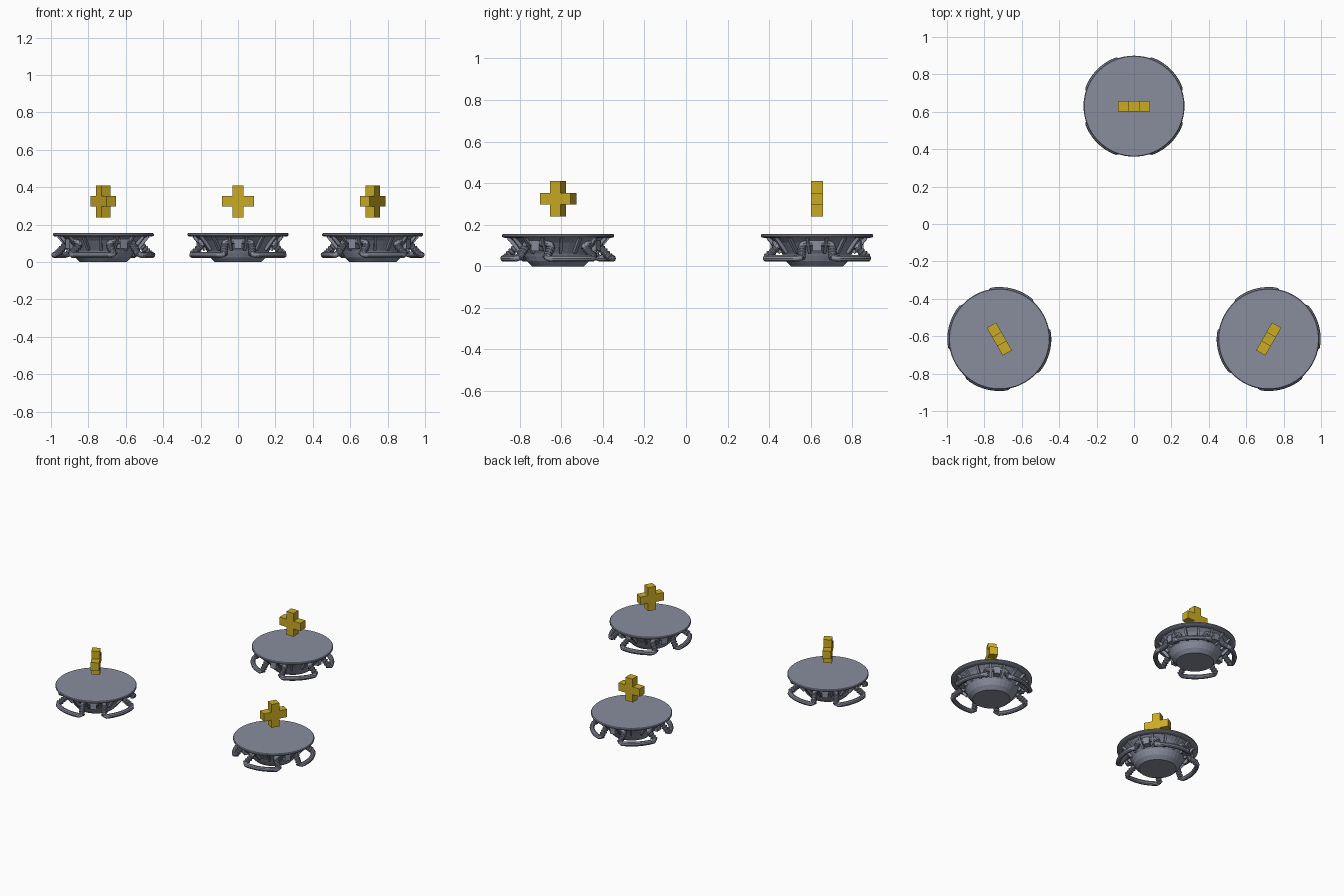
import bpy, bmesh, math
from mathutils import Vector, Matrix

if "Cube" in bpy.data.objects:
    bpy.data.objects.remove(bpy.data.objects["Cube"])


def material(name, rgb):
    m = bpy.data.materials.new(name)
    m.diffuse_color = (*rgb, 1)
    m.use_nodes = True
    m.node_tree.nodes["Principled BSDF"].inputs["Base Color"].default_value = m.diffuse_color
    return m


GREY = material("blue_grey_metal", (0.25, 0.265, 0.335))
GOLD = material("golden_yellow", (0.60, 0.41, 0.017))


def finish(name, bm, mat, world, smooth=True):
    bmesh.ops.recalc_face_normals(bm, faces=bm.faces)
    me = bpy.data.meshes.new(name)
    bm.to_mesh(me)
    bm.free()
    me.materials.append(mat)
    ob = bpy.data.objects.new(name, me)
    bpy.context.collection.objects.link(ob)
    ob.matrix_world = world
    if smooth:
        bpy.ops.object.select_all(action='DESELECT')
        ob.select_set(True)
        bpy.context.view_layer.objects.active = ob
        bpy.ops.object.shade_smooth_by_angle(angle=math.radians(35))
    return ob


def lathe(bm, profile, n):
    """Revolve (radius, z) points, closing with flat caps."""
    rings = [[bm.verts.new((r * math.cos(2 * math.pi * i / n), r * math.sin(2 * math.pi * i / n), z))
              for i in range(n)] for r, z in profile]
    for a, b in zip(rings, rings[1:]):
        for i in range(n):
            bm.faces.new((a[i], a[(i + 1) % n], b[(i + 1) % n], b[i]))
    bm.faces.new(rings[0][::-1])
    bm.faces.new(rings[-1])


def tube(bm, pts, radii, n=10):
    """Sweep a round section along points, one radius per point."""
    pts = [Vector(p) for p in pts]
    prev = None
    for k, p in enumerate(pts):
        d = (pts[min(k + 1, len(pts) - 1)] - pts[max(k - 1, 0)]).normalized()
        u = d.cross(Vector((0, 0, 1)))
        u = u.normalized() if u.length > 1e-4 else Vector((1, 0, 0))
        v = d.cross(u)
        ring = [bm.verts.new(p + radii[k] * (u * math.cos(2 * math.pi * i / n) + v * math.sin(2 * math.pi * i / n)))
                for i in range(n)]
        if prev:
            for i in range(n):
                bm.faces.new((prev[i], prev[(i + 1) % n], ring[(i + 1) % n], ring[i]))
        else:
            bm.faces.new(ring)
        prev = ring
    bm.faces.new(prev[::-1])


def box(bm, size, mat):
    bmesh.ops.create_cube(bm, size=1, matrix=mat @ Matrix.Diagonal((*size, 1)))


def polar(r, deg, z):
    a = math.radians(deg)
    return Vector((r * math.cos(a), r * math.sin(a), z))


def handle_part(bm, turn):
    # low curved grip between two gaps
    arc = [polar(0.240, turn + 17, 0.052), polar(0.254, turn + 18, 0.043)]
    arc += [polar(0.262, turn + a, 0.038) for a in range(21, 70, 4)]
    arc += [polar(0.254, turn + 72, 0.043), polar(0.240, turn + 73, 0.052)]
    tube(bm, arc, [0.016] * len(arc))
    # ribbed sloping legs
    for ang in (17, 73):
        a, b = polar(0.256, turn + ang, 0.04), polar(0.205, turn + ang + (4 if ang < 45 else -4), 0.09)
        pts, rad = [], []
        for k in range(17):
            pts.append(a.lerp(b, k / 16))
            rad.append(0.021 if k % 4 in (1, 2) else 0.016)
        tube(bm, pts, rad)
    # raised arch across the gap, joining two legs
    arch = [(0.206, -21, 0.085), (0.203, -20, 0.100), (0.202, -17, 0.110), (0.203, -12, 0.113),
            (0.203, 0, 0.113), (0.203, 12, 0.113), (0.202, 17, 0.110), (0.203, 20, 0.100), (0.206, 21, 0.085)]
    tube(bm, [polar(r, turn + a, z) for r, a, z in arch], [0.018] * len(arch))
    # fitting that holds the arch to the bowl
    rot = Matrix.Rotation(math.radians(turn), 4, 'Z')
    box(bm, (0.065, 0.042, 0.05), rot @ Matrix.Translation((0.19, 0, 0.098)))


def build_pad(label, x, y, deg):
    world = Matrix.Translation((x, y, 0)) @ Matrix.Rotation(math.radians(deg), 4, 'Z')
    # flat round top
    bm = bmesh.new()
    lathe(bm, [(0.245, 0.136), (0.264, 0.138), (0.27, 0.143), (0.27, 0.15), (0.266, 0.155)], 64)
    finish(label + "_top_disc", bm, GREY, world)
    # faceted bowl
    bm = bmesh.new()
    lathe(bm, [(0.125, 0.0), (0.150, 0.025), (0.163, 0.05), (0.168, 0.062),
               (0.185, 0.085), (0.208, 0.115), (0.235, 0.138)], 32)
    finish(label + "_bowl", bm, GREY, world, smooth=False)
    # ribs up the flared side and around the foot
    bm = bmesh.new()
    for k in range(16):
        rot = Matrix.Rotation(math.radians(22.5 * k + 11.25), 4, 'Z')
        lean = Matrix.Rotation(math.radians(40), 4, 'Y')
        box(bm, (0.018, 0.014, 0.095), rot @ Matrix.Translation((0.209, 0, 0.102)) @ lean)
    finish(label + "_ribs", bm, GREY, world, smooth=False)
    # four grips around the pad
    bm = bmesh.new()
    for turn in (0, 90, 180, 270):
        handle_part(bm, turn)
    finish(label + "_handles", bm, GREY, world)
    # floating plus sign
    bm = bmesh.new()
    s, h = 0.0285, 0.0855
    quarter = [(s, s), (s, h), (-s, h)]
    outline = []
    for k in range(4):
        for px, pz in quarter:
            for _ in range(k):
                px, pz = -pz, px
            outline.append((px, pz))
    face = bm.faces.new([bm.verts.new((px, -s, pz + 0.325)) for px, pz in outline])
    out = bmesh.ops.extrude_face_region(bm, geom=[face])
    bmesh.ops.translate(bm, vec=(0, 2 * s, 0), verts=[v for v in out["geom"] if isinstance(v, bmesh.types.BMVert)])
    finish(label + "_plus_sign", bm, GOLD, world, smooth=False)


build_pad("back_pad", 0.0, 0.63, 0)
build_pad("left_pad", -0.72, -0.615, -60)
build_pad("right_pad", 0.72, -0.615, 60)
